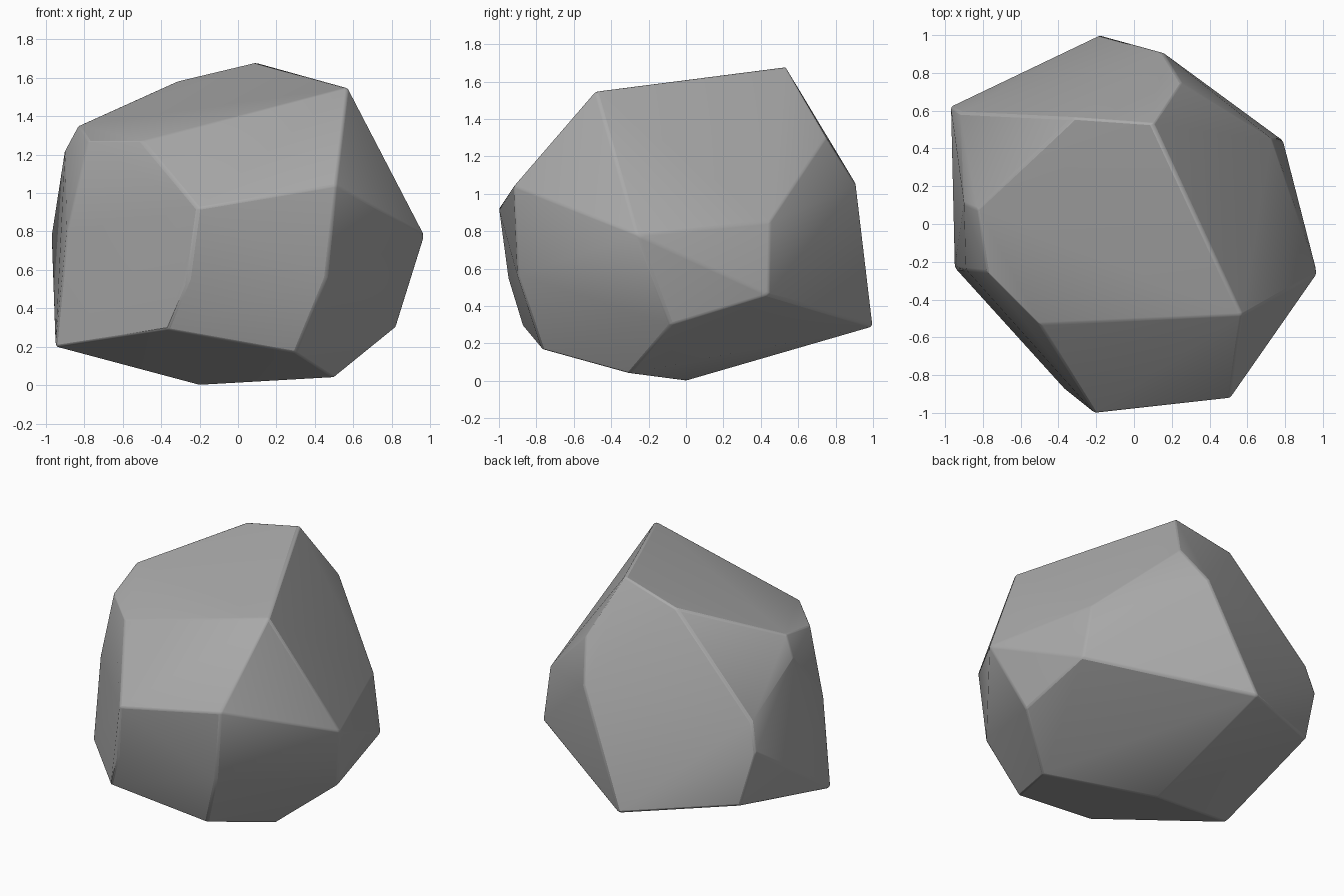
import bpy
import bmesh
from math import radians

default_cube = bpy.data.objects.get("Cube")
if default_cube:
    bpy.data.objects.remove(default_cube, do_unlink=True)


def flat_material(name, colour):
    material = bpy.data.materials.new(name)
    material.use_nodes = True
    material.diffuse_color = colour
    shader = material.node_tree.nodes["Principled BSDF"]
    shader.inputs["Base Color"].default_value = colour
    shader.inputs["Roughness"].default_value = 0.8
    return material


# Chiselled corners of the boulder, grouped by the region they bound
corners = {
    "crown": [(.57, -.48, 1.55), (.10, .53, 1.68), (-.32, .56, 1.58),
              (-.5, -.53, 1.27), (-.78, -.25, 1.27), (-.83, .08, 1.35)],
    "front": [(.51, -.92, 1.04), (-.21, -1, .92), (.46, -.9, .56),
              (-.26, -.95, .55), (.3, -.77, .17), (-.37, -.87, .29)],
    "left side": [(.97, -.26, .78), (.82, -.08, .3),
                  (.79, .44, .46), (.73, .45, .85)],
    "back": [(.25, .75, 1.3), (.15, .91, 1.05), (-.18, 1, .29)],
    "right side": [(-.9, .11, 1.22), (-.92, .59, .96), (-.97, .62, .77),
                   (-.87, .65, .39), (-.95, -.23, .2), (-.89, -.24, .8),
                   (-.6, -.58, .3)],
    "foot": [(.5, -.3, .04), (-.2, 0, 0)],
}

# Wrap the corners in one closed faceted skin
bm = bmesh.new()
for region in corners.values():
    for corner in region:
        bm.verts.new(corner)
hull = bmesh.ops.convex_hull(bm, input=bm.verts[:])
unused = [item for item in hull["geom_interior"] + hull["geom_unused"]
          if isinstance(item, bmesh.types.BMVert) and item.is_valid]
bmesh.ops.delete(bm, geom=list(set(unused)), context="VERTS")
bmesh.ops.recalc_face_normals(bm, faces=bm.faces[:])

mesh = bpy.data.meshes.new("boulder")
bm.to_mesh(mesh)
bm.free()
mesh.materials.append(flat_material("stone grey", (.4, .4, .4, 1)))
boulder = bpy.data.objects.new("boulder", mesh)
bpy.context.collection.objects.link(boulder)

# Slightly worn ridges between the broad facets
worn_edges = boulder.modifiers.new("worn_edges", "BEVEL")
worn_edges.width = .012
worn_edges.segments = 2
worn_edges.limit_method = "ANGLE"
worn_edges.angle_limit = radians(20)

# Shallow folds blend together while strong ridges stay crisp
bpy.ops.object.select_all(action="DESELECT")
boulder.select_set(True)
bpy.context.view_layer.objects.active = boulder
bpy.ops.object.shade_smooth_by_angle(angle=radians(30))
